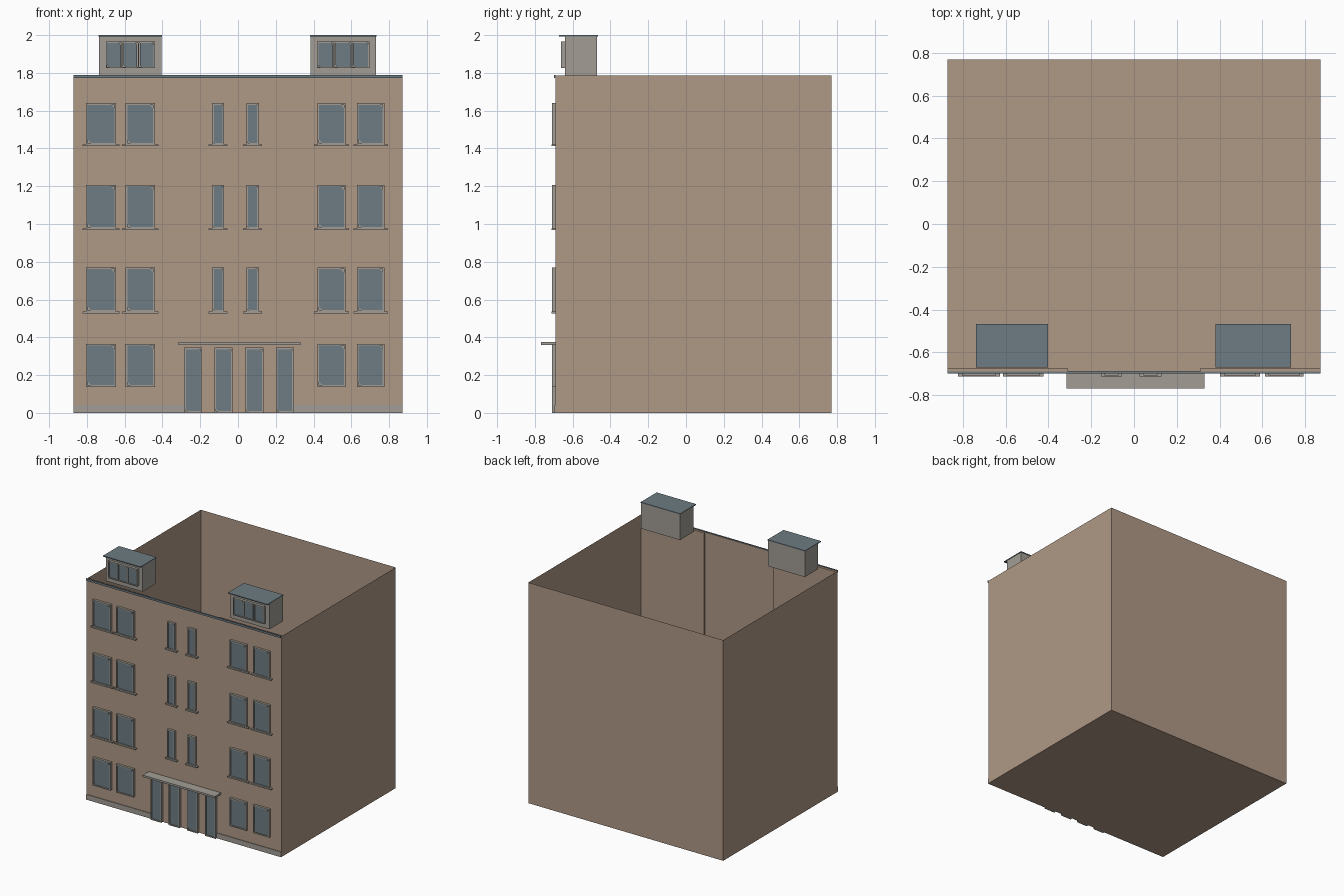
import bpy, bmesh

if "Cube" in bpy.data.objects:
    bpy.data.objects.remove(bpy.data.objects["Cube"])


def material(name, rgb):
    m = bpy.data.materials.new(name)
    m.diffuse_color = (*rgb, 1)
    m.use_nodes = True
    m.node_tree.nodes["Principled BSDF"].inputs["Base Color"].default_value = m.diffuse_color
    return m


TAN = material("tan_plaster", (0.43, 0.315, 0.235))
GREY = material("warm_grey_concrete", (0.36, 0.34, 0.30))
SLATE = material("slate_blue", (0.155, 0.20, 0.225))


def finish(name, bm, mat):
    me = bpy.data.meshes.new(name)
    bm.to_mesh(me)
    bm.free()
    me.materials.append(mat)
    ob = bpy.data.objects.new(name, me)
    bpy.context.collection.objects.link(ob)
    return ob


def add_prism(bm, outline, y0, y1):
    """Extrude an x/z outline from y0 (front) to y1 (back)."""
    front = [bm.verts.new((x, y0, z)) for x, z in outline]
    back = [bm.verts.new((x, y1, z)) for x, z in outline]
    bm.faces.new(front)
    bm.faces.new(back[::-1])
    n = len(outline)
    for i in range(n):
        j = (i + 1) % n
        bm.faces.new((front[j], front[i], back[i], back[j]))


def add_box(bm, x0, x1, y0, y1, z0, z1):
    add_prism(bm, [(x0, z0), (x1, z0), (x1, z1), (x0, z1)], y0, y1)


def box(name, mat, *dims):
    bm = bmesh.new()
    add_box(bm, *dims)
    return finish(name, bm, mat)


def add_frame(bm, x0, x1, z0, z1, t, y0, y1):
    add_box(bm, x0, x0 + t, y0, y1, z0, z1)
    add_box(bm, x1 - t, x1, y0, y1, z0, z1)
    add_box(bm, x0 + t, x1 - t, y0, y1, z1 - t, z1)
    add_box(bm, x0 + t, x1 - t, y0, y1, z0, z0 + t)


def add_pane(bm, x0, x1, z0, z1, c, y0, y1):
    """Glass with two clipped opposite corners."""
    add_prism(bm, [(x0 + c, z0), (x1, z0), (x1, z1 - c), (x1 - c, z1),
                   (x0, z1), (x0, z0 + c)], y0, y1)


W, FRONT, BACK, H = 0.872, -0.69, 0.77, 1.785

# Open-topped shell: floor, side walls and back wall as thin sheets
bm = bmesh.new()
fl, fr, br, bl = [bm.verts.new(p) for p in
                  ((-W, FRONT, 0), (W, FRONT, 0), (W, BACK, 0), (-W, BACK, 0))]
tfl, tfr, tbr, tbl = [bm.verts.new((v.co.x, v.co.y, H)) for v in (fl, fr, br, bl)]
for f in ((fl, bl, br, fr), (fr, br, tbr, tfr), (br, bl, tbl, tbr), (bl, fl, tfl, tbl)):
    bm.faces.new(f)
finish("building_shell", bm, TAN)

# Front wall: thicker wings and a thin centre panel
box("front_wing_left", TAN, -W, -0.31, FRONT, -0.673, 0, H)
box("front_wing_right", TAN, 0.31, W, FRONT, -0.673, 0, H)
box("front_centre_panel", TAN, -0.31, 0.31, FRONT, -0.687, 0, H)

# Cornice strip and plinth
box("cornice", SLATE, -W, W, -0.700, FRONT, 1.774, 1.79)
box("plinth_left", GREY, -W, -0.285, -0.695, FRONT, 0, 0.042)
box("plinth_right", GREY, 0.295, W, -0.695, FRONT, 0, 0.042)

# Windows and doors
wide = [(-0.805, -0.645), (-0.595, -0.44), (0.42, 0.57), (0.63, 0.775)]
narrow = [(-0.137, -0.073), (0.044, 0.11)]
doors = [(-0.285, -0.19), (-0.125, -0.028), (0.038, 0.135), (0.20, 0.296)]
openings = [(x0, x1, 0.138, 0.365, False) for x0, x1 in wide]
for z0, z1 in ((0.535, 0.77), (0.975, 1.207), (1.42, 1.64)):
    openings += [(x0, x1, z0, z1, True) for x0, x1 in wide + narrow]
openings += [(x0, x1, 0.0, 0.345, False) for x0, x1 in doors]

frames, glass, sills, backing = (bmesh.new() for _ in range(4))
for x0, x1, z0, z1, has_sill in openings:
    t = 0.009
    add_frame(frames, x0, x1, z0, z1, t, -0.709, FRONT)
    add_box(backing, x0 + t, x1 - t, -0.700, FRONT, z0 + t, z1 - t)
    c = 0.12 * (x1 - x0)
    add_pane(glass, x0 + t, x1 - t, z0 + t, z1 - t, c, -0.704, -0.700)
    if has_sill:
        add_box(sills, x0 - 0.018, x1 + 0.018, -0.712, FRONT, z0 - 0.008, z0 + 0.002)
finish("window_frames", frames, GREY)
finish("window_backing", backing, GREY)
finish("window_glass", glass, SLATE)
finish("window_sills", sills, GREY)

# Entrance canopy
box("entrance_canopy", GREY, -0.315, 0.33, -0.768, FRONT, 0.36, 0.375)

# Rooftop cabins with a flat roof and a three-pane window
for side, x0, x1 in (("left", -0.735, -0.405), ("right", 0.383, 0.73)):
    box(f"rooftop_cabin_{side}", GREY, x0, x1, -0.64, -0.47, H, 1.993)
    box(f"cabin_roof_{side}", SLATE, x0 - 0.003, x1 + 0.003, -0.672, -0.467, 1.993, 2.0)
    fr, gl = bmesh.new(), bmesh.new()
    a, b, t = x0 + 0.035, x1 - 0.035, 0.007
    add_frame(fr, a, b, 1.825, 1.965, t, -0.662, -0.64)
    step = (b - a) / 3
    for i in range(3):
        if i:
            add_box(fr, a + i * step - t / 2, a + i * step + t / 2,
                    -0.660, -0.64, 1.825 + t, 1.965 - t)
        add_pane(gl, a + i * step + t, a + (i + 1) * step - t,
                 1.832, 1.958, 0.01, -0.656, -0.64)
    finish(f"cabin_window_frame_{side}", fr, GREY)
    finish(f"cabin_window_glass_{side}", gl, SLATE)
